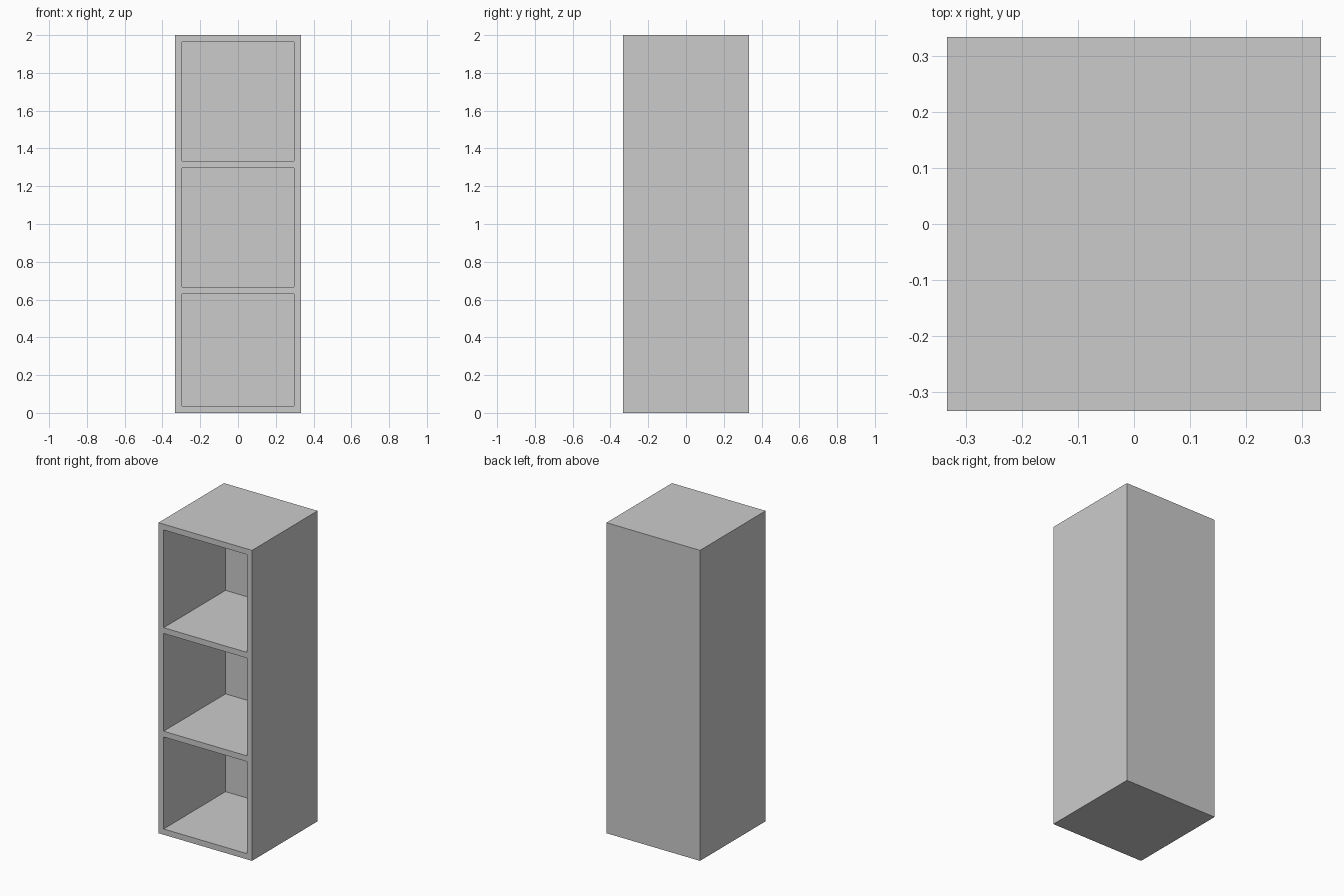
import bpy

if "Cube" in bpy.data.objects:
    bpy.data.objects.remove(bpy.data.objects["Cube"])

CELL = 2 / 3          # one cube compartment
HALF = CELL / 2
T = 0.037             # board thickness


def board(name, x, y, z):
    """Box given by its (min, max) range on each axis."""
    r = (x, y, z)
    c = [(a + b) / 2 for a, b in r]
    bpy.ops.mesh.primitive_cube_add(size=1, location=c)
    ob = bpy.context.object
    ob.name = name
    ob.scale = [b - a for a, b in r]
    bpy.ops.object.transform_apply(location=False, rotation=False, scale=True)
    bpy.ops.object.shade_smooth_by_angle()
    return ob


inner = (-HALF + T, HALF - T)

# full-height side boards
board("left_side", (-HALF, inner[0]), (-HALF, HALF), (0, 2))
board("right_side", (inner[1], HALF), (-HALF, HALF), (0, 2))

# bottom board, then a shelf at the top of each compartment
board("bottom_shelf", inner, (-HALF, HALF), (0, T))
for i, name in enumerate(("lower_shelf", "upper_shelf", "top_shelf")):
    top = (i + 1) * CELL
    board(name, inner, (-HALF, HALF), (top - T, top))
    # back panel closing the compartment, flush with the rear edges
    floor = i * CELL + (T if i == 0 else 0)
    board(f"back_panel_{i + 1}", inner, (HALF - T, HALF), (floor, top - T))
